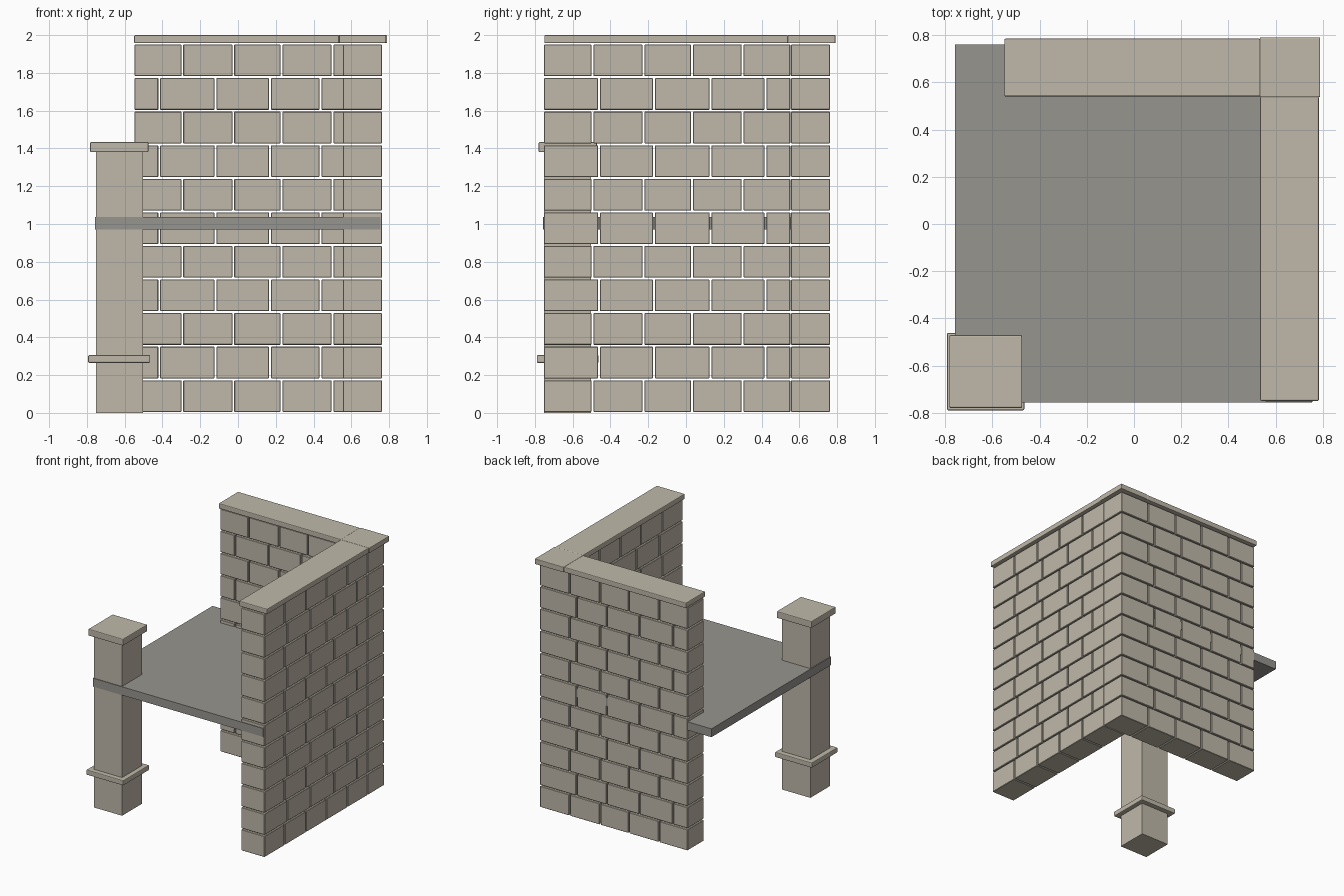
import bpy
import bmesh
from mathutils import Vector

cube = bpy.data.objects.get("Cube")
if cube:
    bpy.data.objects.remove(cube, do_unlink=True)


def make_material(name, color):
    mat = bpy.data.materials.new(name)
    mat.use_nodes = True
    mat.diffuse_color = color
    mat.node_tree.nodes["Principled BSDF"].inputs["Base Color"].default_value = color
    return mat


STONE = make_material("warm stone", (0.53, 0.485, 0.4, 1))
SLATE = make_material("grey slate", (0.31, 0.30, 0.275, 1))


def add_box(bm, lo, hi):
    lo, hi = Vector(lo), Vector(hi)
    verts = bmesh.ops.create_cube(bm, size=1)["verts"]
    for v in verts:
        v.co = (lo + hi) / 2 + v.co * (hi - lo)


def make_boxes(name, boxes, mat, bevel=0, segments=1):
    bm = bmesh.new()
    for lo, hi in boxes:
        add_box(bm, lo, hi)
    mesh = bpy.data.meshes.new(name)
    bm.to_mesh(mesh)
    bm.free()
    mesh.materials.append(mat)
    obj = bpy.data.objects.new(name, mesh)
    bpy.context.collection.objects.link(obj)
    if bevel:
        mod = obj.modifiers.new("Soft edges", "BEVEL")
        mod.width = bevel
        mod.segments = segments
    return obj


# Brick walls: full-depth blocks in running bond with open joints
ROWS = 11
ROW_HEIGHT = 1.955 / ROWS
GAP = 0.005
DEPTH = (0.556, 0.762)


def brick_wall(name, even, odd, along_x):
    boxes = []
    for row in range(ROWS):
        joints = odd if row % 2 else even
        z0, z1 = row * ROW_HEIGHT + GAP, (row + 1) * ROW_HEIGHT - GAP
        last = len(joints) - 2
        for i, (a, b) in enumerate(zip(joints, joints[1:])):
            a += GAP if i else 0
            b -= GAP if i < last else 0
            if along_x:
                boxes.append(((a, DEPTH[0], z0), (b, DEPTH[1], z1)))
            else:
                boxes.append(((DEPTH[0], a, z0), (DEPTH[1], b, z1)))
    return make_boxes(name, boxes, STONE, 0.003)


brick_wall("back_wall", (-0.547, -0.295, -0.025, 0.23, 0.5, 0.762),
           (-0.547, -0.417, -0.12, 0.17, 0.437, 0.762), True)
brick_wall("left_wall", (-0.752, -0.495, -0.225, 0.032, 0.3, 0.552),
           (-0.752, -0.46, -0.17, 0.13, 0.42, 0.552), False)

# Coping on top of the walls
make_boxes("back_coping", [((-0.55, 0.54, 1.957), (0.535, 0.786, 2.0))],
           STONE, 0.006, 2)
make_boxes("left_coping", [((0.535, -0.75, 1.957), (0.784, 0.54, 2.0))],
           STONE, 0.006, 2)
make_boxes("corner_coping", [((0.533, 0.538, 1.957), (0.789, 0.791, 2.0))],
           STONE, 0.004, 2)

# Floor slab
make_boxes("floor_slab", [((-0.758, -0.757, 0.97), (0.754, 0.76, 1.037))], SLATE)

# Corner pillar with its band and cap
make_boxes("pillar_shaft", [((-0.752, -0.752, 0), (-0.502, -0.502, 1.39))], STONE)
make_boxes("pillar_band", [((-0.793, -0.79, 0.265), (-0.465, -0.462, 0.306))],
           STONE, 0.006, 2)
make_boxes("pillar_cap", [((-0.783, -0.78, 1.38), (-0.474, -0.471, 1.434))],
           STONE, 0.006, 2)
